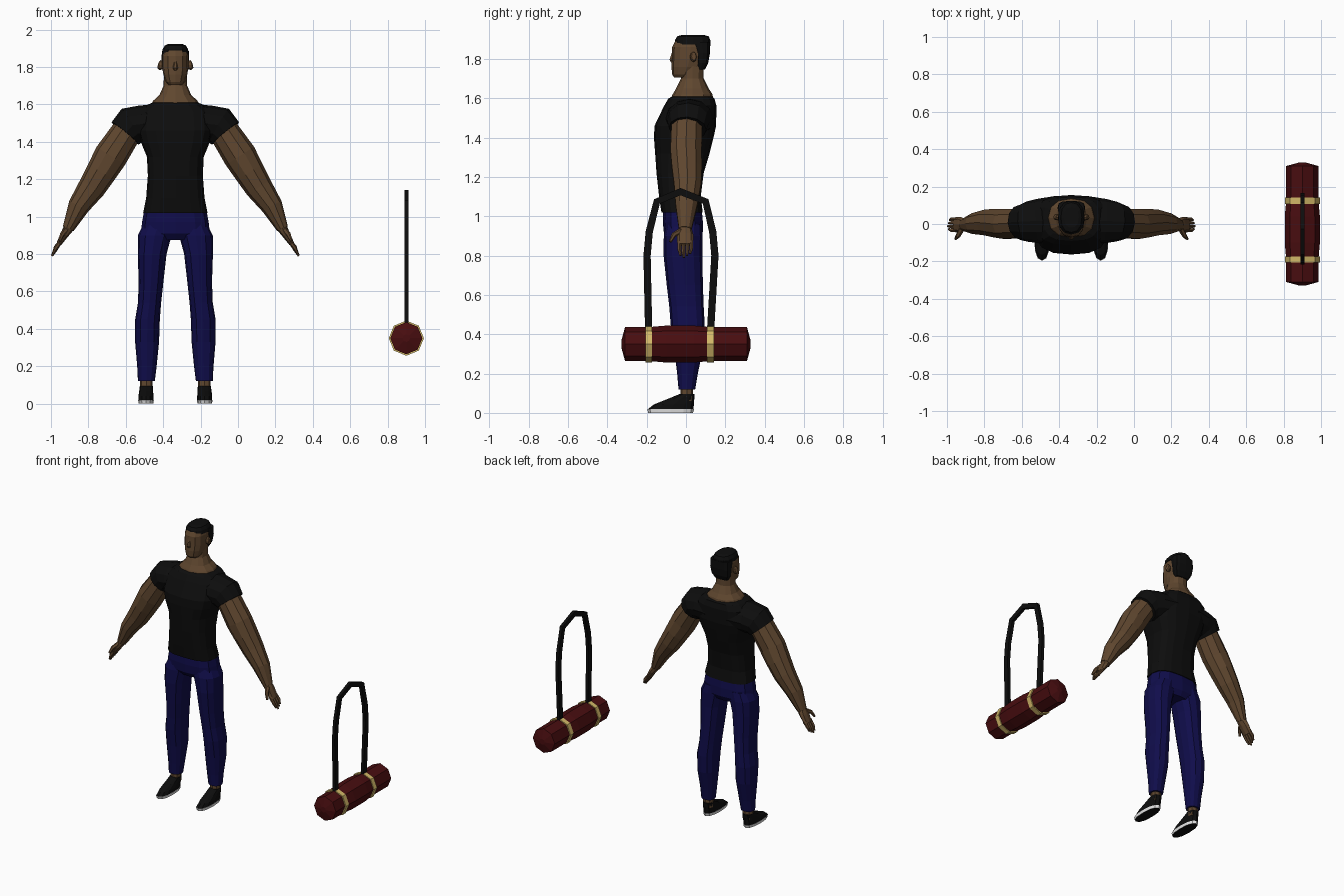
import bpy
import bmesh
from math import cos, sin, pi
from mathutils import Vector

cube = bpy.data.objects.get("Cube")
if cube:
    bpy.data.objects.remove(cube, do_unlink=True)

BODY_X = -0.335
BAG_X = 0.9
X, Y, Z = Vector((1, 0, 0)), Vector((0, 1, 0)), Vector((0, 0, 1))


def make_material(name, color):
    mat = bpy.data.materials.new(name)
    mat.use_nodes = True
    mat.diffuse_color = (*color, 1)
    mat.node_tree.nodes["Principled BSDF"].inputs["Base Color"].default_value = (*color, 1)
    return mat


SKIN = make_material("brown skin", (0.115, 0.062, 0.028))
BLACK = make_material("black cloth", (0.004, 0.004, 0.004))
NAVY = make_material("navy denim", (0.005, 0.004, 0.07))
RED = make_material("dark red canvas", (0.065, 0.004, 0.005))
GOLD = make_material("gold band", (0.65, 0.48, 0.14))
WHITE = make_material("white sole", (0.8, 0.8, 0.8))


def skin_rings(name, rings, mat, origin_x):
    """Join rings of points into one closed, flat-shaded object."""
    bm = bmesh.new()
    loops = [[bm.verts.new(p) for p in ring] for ring in rings]
    count = len(loops[0])
    for low, high in zip(loops, loops[1:]):
        for i in range(count):
            j = (i + 1) % count
            bm.faces.new((low[i], low[j], high[j], high[i]))
    bm.faces.new(loops[0])
    bm.faces.new(loops[-1])
    bmesh.ops.recalc_face_normals(bm, faces=bm.faces)
    mesh = bpy.data.meshes.new(name)
    bm.to_mesh(mesh)
    bm.free()
    mesh.materials.append(mat)
    obj = bpy.data.objects.new(name, mesh)
    obj.location.x = origin_x
    bpy.context.collection.objects.link(obj)
    return obj


def ring(center, u, v, sides, box=1.0, phase=0.0):
    """Ellipse ring; box below one squares it off."""
    points = []
    for i in range(sides):
        a = phase + 2 * pi * i / sides
        c, s = cos(a), sin(a)
        c = abs(c) ** box * (1 if c > 0 else -1)
        s = abs(s) ** box * (1 if s > 0 else -1)
        points.append(center + u * c + v * s)
    return points


def stack(name, rows, mat, sides=12, box=0.85, side=1):
    """Level rings: height, half width, front y, back y, optional centre x."""
    rings = []
    for z, half, front, back, *cx in rows:
        center = Vector((side * (cx[0] if cx else 0), (front + back) / 2, z))
        rings.append(ring(center, X * half, Y * (back - front) / 2, sides, box))
    return skin_rings(name, rings, mat, BODY_X)


def tube(name, rows, mat, ref=Y, sides=8, side=1, origin=BODY_X, phase=0.0):
    """Rings square to a path: x, y, z, radius across, radius along ref."""
    path = [Vector((side * r[0], r[1], r[2])) for r in rows]
    rings = []
    for i, (p, row) in enumerate(zip(path, rows)):
        t = (path[min(i + 1, len(path) - 1)] - path[max(i - 1, 0)]).normalized()
        u = ref.cross(t).normalized()
        v = t.cross(u)
        rings.append(ring(p, u * row[3], v * row[4], sides, phase=phase))
    return skin_rings(name, rings, mat, origin)


# Shirt body
stack("shirt_body", [
    (1.02, .172, -.125, .085), (1.1, .156, -.137, .075),
    (1.22, .147, -.15, .09), (1.32, .152, -.157, .12),
    (1.4, .185, -.163, .14), (1.46, .2, -.16, .153),
    (1.56, .19, -.112, .155), (1.598, .15, -.09, .145),
    (1.61, .12, -.07, .13)], BLACK, sides=16, box=.7)

# Neck and head
stack("neck", [
    (1.58, .14, -.085, .14), (1.62, .118, -.068, .135), (1.65, .085, -.05, .115),
    (1.7, .063, -.025, .09), (1.78, .06, -.02, .09)], SKIN)
stack("head", [
    (1.705, .036, -.06, .02), (1.72, .05, -.07, .05), (1.76, .064, -.074, .09),
    (1.8, .07, -.072, .11), (1.86, .07, -.07, .115), (1.9, .06, -.05, .11)], SKIN)
tube("nose", [(0, -.065, 1.835, .006, .006), (0, -.072, 1.795, .014, .014),
              (0, -.068, 1.785, .01, .01)], SKIN, sides=6)

# Short hair: crown and back
stack("hair_crown", [
    (1.872, .072, -.056, .123), (1.895, .068, -.056, .124),
    (1.915, .056, -.045, .115), (1.922, .04, -.02, .09)], BLACK)
stack("hair_back", [
    (1.745, .05, .05, .096), (1.78, .068, .052, .113),
    (1.83, .074, .05, .122), (1.885, .072, .03, .124)], BLACK, box=.6)

# Pelvis of the trousers
stack("trouser_hips", [
    (.875, .1, -.085, .065), (.91, .185, -.112, .085),
    (.97, .178, -.118, .086), (1.035, .166, -.115, .08)], NAVY, box=.75)

for side, word in ((1, "left_"), (-1, "right_")):
    # Ear
    tube(word + "ear", [(.06, .03, 1.81, .02, .012), (.083, .038, 1.81, .027, .017),
                        (.09, .04, 1.812, .02, .012)], SKIN, side=side)

    # Sleeve and arm
    tube(word + "sleeve", [
        (.08, .02, 1.5, .1, .13), (.18, .016, 1.495, .1, .118),
        (.235, .012, 1.485, .105, .108), (.268, .008, 1.445, .094, .096)],
        BLACK, sides=12, side=side)
    tube(word + "arm", [
        (.25, .005, 1.47, .08, .082), (.345, 0, 1.325, .09, .083),
        (.395, .005, 1.24, .082, .08), (.447, .008, 1.155, .074, .072),
        (.517, .002, 1.055, .058, .058), (.573, -.004, .935, .031, .034)],
        SKIN, sides=10, side=side)

    # Hand, fingers and thumb
    tube(word + "palm", [
        (.57, -.004, .94, .028, .032), (.592, -.004, .905, .022, .042),
        (.622, -.004, .855, .014, .04)], SKIN, side=side)
    for i, finger in enumerate(("index", "middle", "ring", "little")):
        y = -.034 + .02 * i
        drop = .01 * abs(i - 1)
        tube(word + finger + "_finger", [
            (.612, y, .87, .011, .011), (.64, y, .825 + drop / 2, .011, .01),
            (.66 - drop / 2, y * .8, .79 + drop, .006, .006)],
            SKIN, sides=6, side=side)
    tube(word + "thumb", [
        (.585, -.025, .925, .016, .016), (.605, -.062, .905, .013, .013),
        (.62, -.08, .87, .007, .007)], SKIN, ref=X, sides=6, side=side)

    # Trouser leg
    stack(word + "trouser_leg", [
        (.12, .045, -.038, .047, .155), (.2, .052, -.045, .06, .152),
        (.33, .064, -.06, .088, .151), (.45, .066, -.078, .095, .149),
        (.54, .062, -.085, .09, .138), (.65, .066, -.098, .086, .13),
        (.8, .077, -.114, .083, .124), (.9, .09, -.113, .084, .11),
        (.96, .08, -.1, .08, .09)], NAVY, side=side)

    # Ankle, shoe and sole
    stack(word + "ankle", [(.06, .034, -.028, .036, .155),
                           (.14, .034, -.028, .036, .155)], SKIN, side=side, sides=8)
    stack(word + "shoe", [
        (.018, .04, -.195, .038, .157), (.042, .04, -.165, .04, .157),
        (.07, .037, -.095, .042, .156), (.095, .035, -.035, .042, .155)],
        BLACK, side=side)
    sole = stack(word + "sole", [(0, .039, -.192, .036, .157),
                                 (.019, .042, -.197, .041, .157)], WHITE, side=side)
    sole.data.materials.append(BLACK)
    for face in sole.data.polygons:
        if face.normal.z < -.9:
            face.material_index = 1

# Duffel bag lying front to back
BAG_Z = .35
tube("bag_body", [(0, y, BAG_Z, r, r) for y, r in (
    (-.328, .02), (-.31, .086), (-.19, .086), (-.1, .094), (.04, .094),
    (.125, .086), (.31, .086), (.328, .02))], RED, ref=Z, origin=BAG_X)
for name, y in (("front", -.19), ("back", .125)):
    tube(name + "_band", [(0, y + d, BAG_Z, .094, .094) for d in (-.017, .017)],
         GOLD, ref=Z, origin=BAG_X)

# Carrying strap
strap = [(-.19, .42), (-.198, .8), (-.187, .92), (-.148, 1.075), (-.028, 1.125),
         (.1, 1.075), (.136, .92), (.147, .8), (.125, .42)]
tube("bag_strap", [(0, y, z, .026, .015) for y, z in strap], BLACK,
     ref=X, sides=4, origin=BAG_X, phase=pi / 4)
